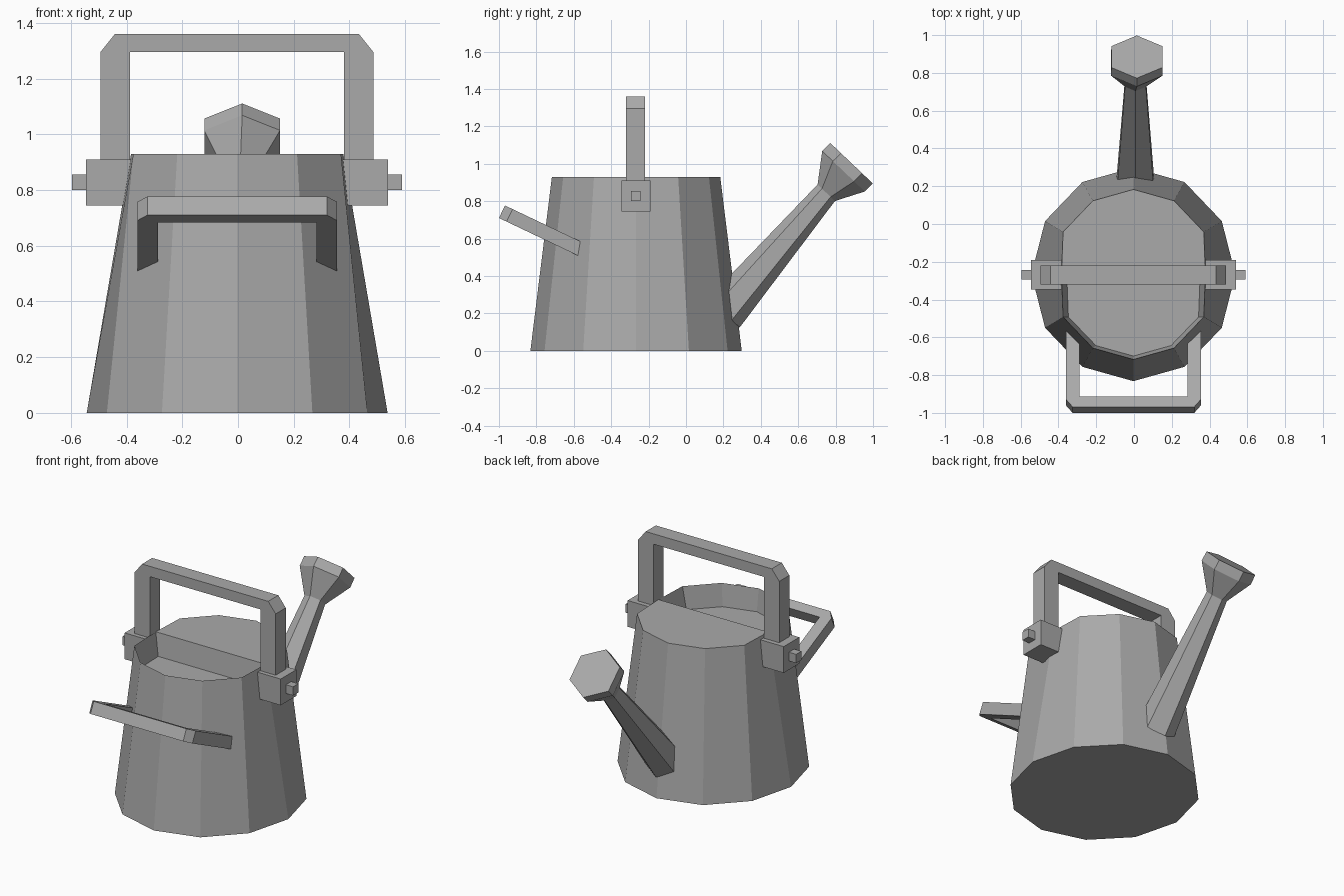
import bpy, bmesh
from math import sin, cos, radians
from mathutils import Vector

cube = bpy.data.objects.get("Cube")
if cube:
    bpy.data.objects.remove(cube, do_unlink=True)

metal = bpy.data.materials.new("grey_metal")
metal.use_nodes = True
GREY = (0.4, 0.4, 0.4, 1)
metal.diffuse_color = GREY
metal.node_tree.nodes["Principled BSDF"].inputs["Base Color"].default_value = GREY

MID_Y = -0.267  # centre of the can


def finish(name, bm):
    """Turn a bmesh into a flat-shaded object."""
    bmesh.ops.recalc_face_normals(bm, faces=bm.faces)
    mesh = bpy.data.meshes.new(name)
    bm.to_mesh(mesh)
    bm.free()
    mesh.materials.append(metal)
    obj = bpy.data.objects.new(name, mesh)
    bpy.context.collection.objects.link(obj)


def bridge(bm, a, b, closed=True):
    """Quads between two rows of vertices."""
    n = len(a)
    for i in range(n if closed else n - 1):
        j = (i + 1) % n
        bm.faces.new((a[i], a[j], b[j], b[i]))


def prism(name, outline, depth):
    """Extrude a planar outline along a vector."""
    bm = bmesh.new()
    a = [bm.verts.new(p) for p in outline]
    b = [bm.verts.new(Vector(p) + Vector(depth)) for p in outline]
    bm.faces.new(a)
    bm.faces.new(b)
    bridge(bm, a, b)
    finish(name, bm)


def box(name, x0, x1, y0, y1, z0, z1):
    prism(name, [(x0, y0, z0), (x1, y0, z0), (x1, y1, z0), (x0, y1, z0)], (0, 0, z1 - z0))


def u_shape(outer, inner, bar, chamfer, leg_out, leg_in):
    """Bracket outline in (across, along) coordinates, bar at along = 0."""
    half = [(outer, leg_out), (outer, chamfer), (outer - chamfer * 0.8, 0)]
    inside = [(inner, bar), (inner, leg_in)]
    mirror = lambda pts: [(-x, s) for x, s in reversed(pts)]
    return half + mirror(half) + mirror(inside) + inside


# Can body: tapered twelve-sided shell, closed back half, recessed front half
bm = bmesh.new()


def ring(rx, ry, z, limit):
    pts = []
    for i in range(12):
        a = radians(30 * i)
        x = max(-limit, min(limit, rx * cos(a)))
        pts.append(bm.verts.new((x - 0.003, MID_Y + ry * sin(a), z)))
    return pts


base = ring(0.54, 0.565, 0, 1)
rim = ring(0.43, 0.45, 0.93, 0.381)
bm.faces.new(base)
bridge(bm, base, rim)
bm.faces.new(rim[:7])
opening = rim[6:] + rim[:1]
floor = [bm.verts.new((v.co.x * 0.925, -0.285 + (v.co.y - MID_Y) * 0.92, 0.79)) for v in opening]
bridge(bm, opening, floor)
bm.faces.new(floor)
finish("can_body", bm)

# Spout and sprinkler head: hexagonal rings along a bent axis
bm = bmesh.new()
tube = Vector((0, 0.65, 0.76))
head = Vector((0, 0.69, 0.725))
rings = []
for x, y, z, radius, axis in ((0.007, 0.2, 0.2, 0.115, tube),
                              (0.008, 0.75, 0.845, 0.064, head),
                              (0.015, 0.842, 0.96, 0.157, head),
                              (0.015, 0.885, 1.003, 0.156, head)):
    up = Vector((0, -axis.z, axis.y)).normalized()
    rings.append([bm.verts.new(Vector((x, y, z)) + radius * (
        Vector((sin(radians(60 * i)), 0, 0)) + up * cos(radians(60 * i)))) for i in range(6)])
for a, b in zip(rings, rings[1:]):
    bridge(bm, a, b)
bm.faces.new(rings[0])
bm.faces.new(rings[-1])
finish("spout", bm)

# Top carrying handle
top = u_shape(0.49, 0.384, 0.065, 0.065, 0.47, 0.47)
prism("top_handle", [(x - 0.004, -0.32, 1.36 - s) for x, s in top], (0, 0.1, 0))

# Handle mounts and pivot pins
for side, name in ((-1, "right"), (1, "left")):
    xs = lambda a, b: sorted((side * a - 0.003, side * b - 0.003))
    box(name + "_mount", *xs(0.38, 0.542), -0.346, -0.191, 0.745, 0.91)
    box(name + "_pin", *xs(0.5, 0.592), -0.295, -0.243, 0.8, 0.855)

# Tilted pouring handle at the front
grip = u_shape(0.358, 0.285, 0.06, 0.045, 0.47, 0.4)
prism("front_handle", [(x - 0.003, -1 + s * 0.903, 0.71 - s * 0.43) for x, s in grip],
      (0, 0.032, 0.067))
